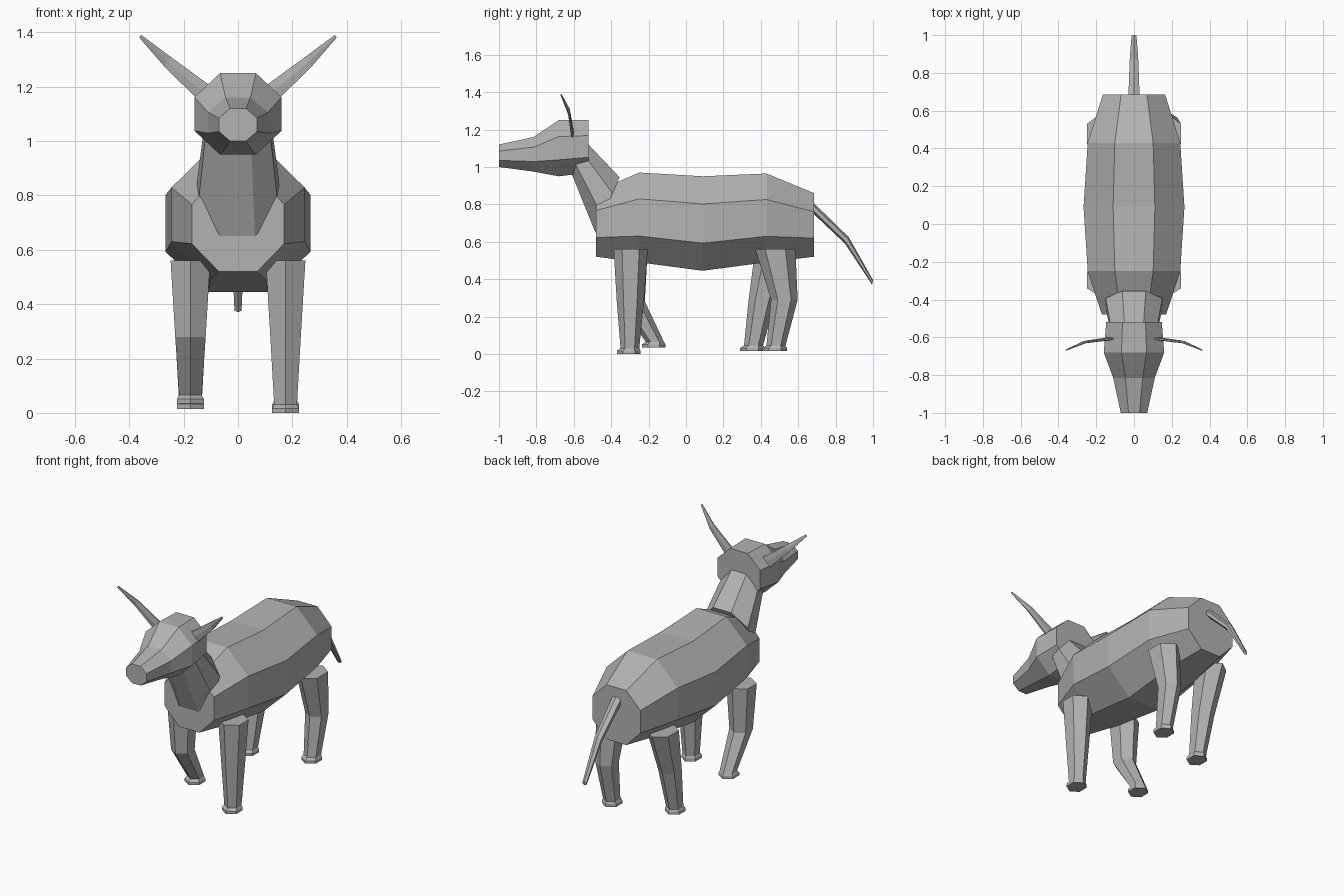
import bpy, bmesh, math
from mathutils import Vector

cube = bpy.data.objects.get("Cube")
if cube:
    bpy.data.objects.remove(cube, do_unlink=True)

grey = bpy.data.materials.new("plain_grey")
grey.use_nodes = True
grey.diffuse_color = (0.45, 0.45, 0.45, 1)
grey.node_tree.nodes["Principled BSDF"].inputs["Base Color"].default_value = grey.diffuse_color


def ring(center, u, v, sides):
    """Regular polygon stretched to fill the half axes u and v."""
    angles = [(i + 0.5) * math.tau / sides for i in range(sides)]
    cu = max(math.cos(a) for a in angles)
    cv = max(math.sin(a) for a in angles)
    return [Vector(center) + Vector(u) * math.cos(a) / cu + Vector(v) * math.sin(a) / cv
            for a in angles]


def loft(name, rings):
    """Flat-shaded capped skin through a list of rings."""
    bm = bmesh.new()
    loops = [[bm.verts.new(p) for p in r] for r in rings]
    for a, b in zip(loops, loops[1:]):
        for i in range(len(a)):
            j = (i + 1) % len(a)
            bm.faces.new((a[i], a[j], b[j], b[i]))
    bm.faces.new(loops[0])
    bm.faces.new(loops[-1])
    bmesh.ops.recalc_face_normals(bm, faces=bm.faces)
    mesh = bpy.data.meshes.new(name)
    bm.to_mesh(mesh)
    bm.free()
    mesh.materials.append(grey)
    obj = bpy.data.objects.new(name, mesh)
    bpy.context.collection.objects.link(obj)
    return obj


def section(top, bottom, half_width, sides=8):
    """Ring across x between a top and a bottom (y, z) point."""
    t, b = Vector((0, *top)), Vector((0, *bottom))
    return ring((t + b) / 2, (half_width, 0, 0), (t - b) / 2, sides)


# Torso: y, top, bottom, half width
loft("torso", [section((y, t), (y, b), w) for y, t, b, w in (
    (-0.48, 0.87, 0.52, 0.17), (-0.25, 0.97, 0.49, 0.245), (0.09, 0.95, 0.445, 0.267),
    (0.43, 0.965, 0.49, 0.245), (0.685, 0.86, 0.52, 0.165))])

# Neck
loft("neck", [section((-0.355, 0.945), (-0.485, 0.65), 0.15),
              section((-0.54, 1.14), (-0.61, 0.96), 0.12)])

# Head, tapering to the muzzle
loft("head", [section((y, t), (y, b), w) for y, t, b, w in (
    (-0.52, 1.25, 0.97, 0.147), (-0.68, 1.25, 0.95, 0.16),
    (-0.815, 1.16, 0.975, 0.11), (-1.0, 1.12, 1.0, 0.07))])

# Horns: thin curved blades, mirrored
for side, label in ((1, "left"), (-1, "right")):
    loft(label + "_horn", [
        ring((side * x, y, z), (-0.59 * w * side, 0, 0.81 * w), (0, d, 0), 6)
        for x, y, z, w, d in ((0.11, -0.605, 1.165, 0.036, 0.009),
                              (0.26, -0.625, 1.293, 0.021, 0.007),
                              (0.36, -0.668, 1.386, 0.006, 0.003))])

# Tail
loft("tail", [section(top, bottom, w, 6) for top, bottom, w in (
    ((0.67, 0.82), (0.66, 0.77), 0.03), ((0.87, 0.625), (0.85, 0.59), 0.023),
    ((1.0, 0.395), (0.995, 0.37), 0.013))])


# Legs: each row is z, front y, back y, half width in x
def leg(name, side, rows):
    loft(name, [ring((side * 0.175, (f + b) / 2, z), (w, 0, 0), (0, (b - f) / 2, 0), 6)
                for z, f, b, w in rows])


def hoof(sole, front, back):
    return [(sole + 0.03, front + 0.02, back - 0.008, 0.042),
            (sole + 0.017, front, back, 0.049), (sole, front, back, 0.049)]


hip = (0.56, 0.37, 0.585, 0.073)
shoulder = (0.56, -0.387, -0.205, 0.073)
leg("front_left_leg", 1, [shoulder, (0.28, -0.37, -0.225, 0.056)] + hoof(0, -0.37, -0.242))
leg("front_right_leg", -1, [shoulder, (0.28, -0.365, -0.22, 0.056)] + hoof(0.035, -0.235, -0.11))
leg("rear_left_leg", 1, [hip, (0.29, 0.455, 0.597, 0.056)] + hoof(0.015, 0.41, 0.54))
leg("rear_right_leg", -1, [hip, (0.29, 0.335, 0.48, 0.056)] + hoof(0.015, 0.29, 0.42))
